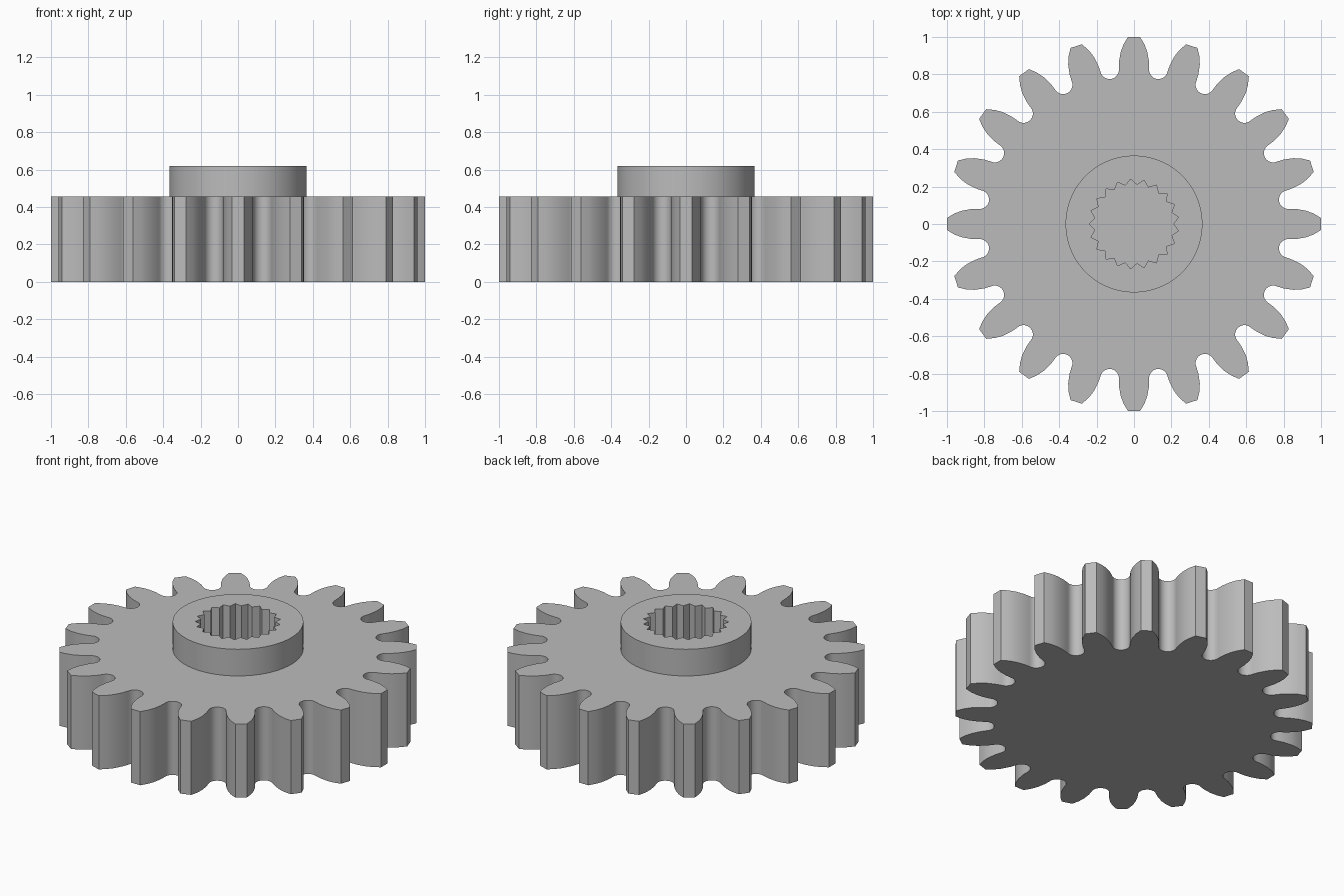
import bpy, bmesh
from math import sin, cos, pi, radians
from mathutils import Vector, Matrix

cube = bpy.data.objects.get("Cube")
if cube:
    bpy.data.objects.remove(cube, do_unlink=True)

TEETH, SPLINES = 20, 21
GEAR_TOP, HUB_TOP, HUB_R = 0.455, 0.62, 0.366
BORE_FLOOR = 0.12

grey = bpy.data.materials.new("plain grey")
grey.use_nodes = True
colour = (0.5, 0.5, 0.5, 1)
grey.diffuse_color = colour
grey.node_tree.nodes["Principled BSDF"].inputs["Base Color"].default_value = colour


def polar(r, a):
    return Vector((r * cos(a), r * sin(a)))


def prism(name, outline, z0, z1):
    """Extrude a closed outline from z0 up to z1."""
    bm = bmesh.new()
    base = bm.faces.new([bm.verts.new((p.x, p.y, z0)) for p in outline])
    top = bmesh.ops.extrude_face_region(bm, geom=[base], use_keep_orig=True)["geom"]
    bmesh.ops.translate(bm, vec=(0, 0, z1 - z0),
                        verts=[v for v in top if isinstance(v, bmesh.types.BMVert)])
    bmesh.ops.recalc_face_normals(bm, faces=bm.faces)
    mesh = bpy.data.meshes.new(name)
    bm.to_mesh(mesh)
    bm.free()
    mesh.materials.append(grey)
    obj = bpy.data.objects.new(name, mesh)
    bpy.context.collection.objects.link(obj)
    return obj


# One tooth: curved flanks (radius, half width) and a round root pocket
flank = [(0.87, 0.08), (0.92, 0.071), (0.96, 0.056), (1.0, 0.032)]
half_pitch = pi / TEETH
tooth = [Vector((r, -w)) for r, w in flank] + [Vector((r, w)) for r, w in reversed(flank)]
pocket = polar(0.835, half_pitch)
tooth += [pocket + polar(0.05, half_pitch - pi / 2 - pi * i / 10) for i in range(11)]
gear_outline = [Matrix.Rotation(2 * half_pitch * k, 2) @ p
                for k in range(TEETH) for p in tooth]

# Round hub and sawtooth bore outlines
hub_outline = [polar(HUB_R, 2 * pi * i / 72) for i in range(72)]
bore_outline = [polar(0.21 if i % 2 else 0.24, pi + pi * i / SPLINES)
                for i in range(2 * SPLINES)]

gear = prism("toothed_wheel", gear_outline, 0, GEAR_TOP)
hub = prism("hub", hub_outline, GEAR_TOP, HUB_TOP)
cutter = prism("bore_cutter", bore_outline, BORE_FLOOR, HUB_TOP + 0.1)
cutter.hide_render = True

# Cut the blind splined bore and smooth the curved walls
for obj in (gear, hub):
    cut = obj.modifiers.new("bore", 'BOOLEAN')
    cut.operation = 'DIFFERENCE'
    cut.solver = 'EXACT'
    cut.object = cutter
    bpy.ops.object.select_all(action='DESELECT')
    obj.select_set(True)
    bpy.context.view_layer.objects.active = obj
    bpy.ops.object.modifier_apply(modifier=cut.name)
    bpy.ops.object.shade_smooth_by_angle(angle=radians(30))

bpy.data.objects.remove(cutter, do_unlink=True)
